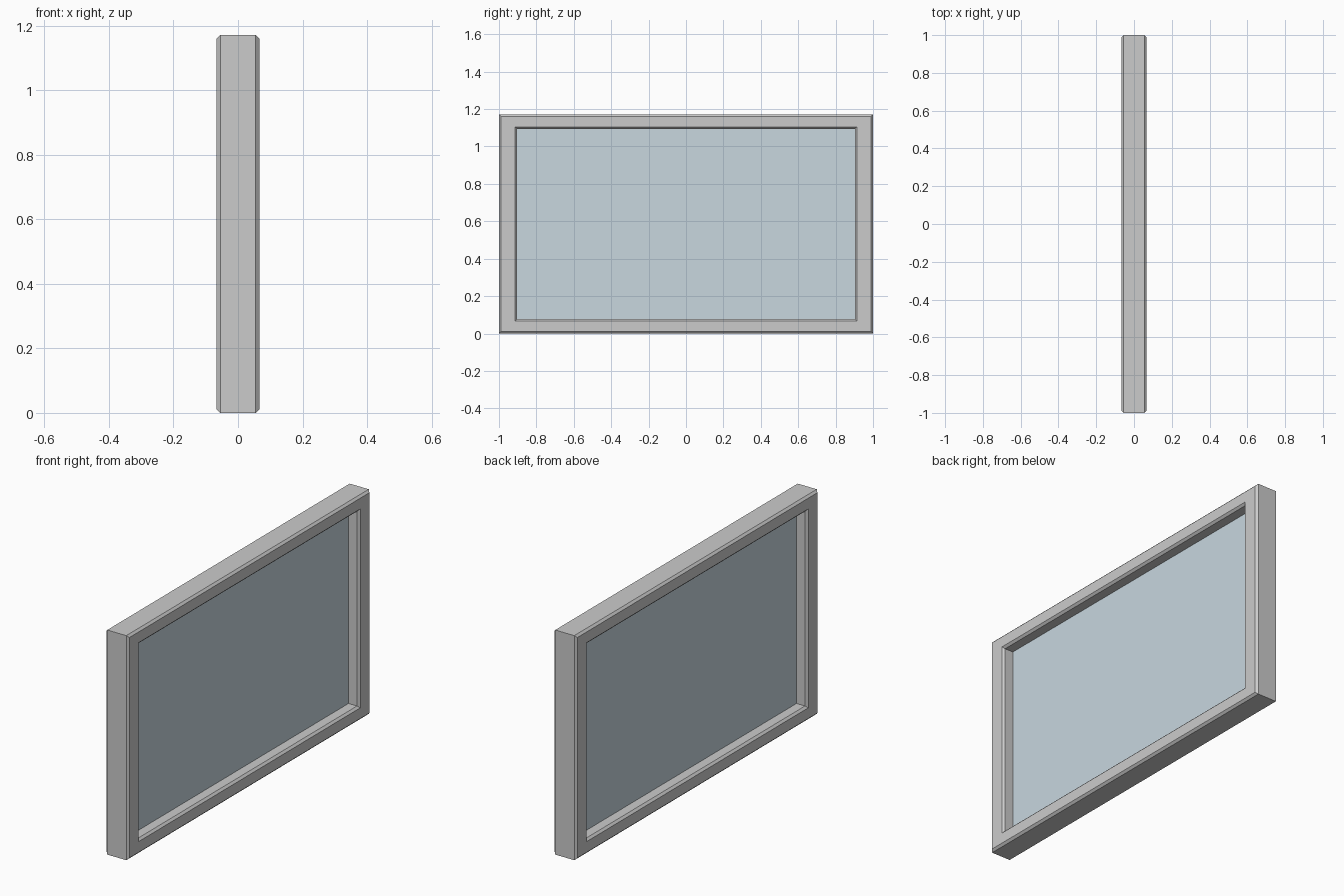
import bpy, bmesh

if "Cube" in bpy.data.objects:
    bpy.data.objects.remove(bpy.data.objects["Cube"])

HEIGHT = 1.172      # overall height
HALF_D = 0.066      # half depth of the frame
CH = 0.011          # chamfer width
SIDE, RAIL = 0.086, 0.067   # visible face widths of stiles and rails


def ring(bm, x, in_y, in_z):
    """Rectangular loop of vertices at depth x, inset from the outer edge."""
    y, lo, hi = 1 - in_y, in_z, HEIGHT - in_z
    return [bm.verts.new((x, a, b)) for a, b in ((-y, lo), (y, lo), (y, hi), (-y, hi))]


def finish(bm, name):
    bmesh.ops.recalc_face_normals(bm, faces=bm.faces)
    mesh = bpy.data.meshes.new(name)
    bm.to_mesh(mesh)
    bm.free()
    obj = bpy.data.objects.new(name, mesh)
    bpy.context.collection.objects.link(obj)
    return obj


# Frame: chamfered cross-section carried around the rectangle with mitred corners
half = [
    (HALF_D - CH, 0, 0),
    (HALF_D, CH, CH),
    (HALF_D, SIDE, RAIL),
    (HALF_D - CH, SIDE + CH, RAIL + CH),
]
profile = half + [(-x, a, b) for x, a, b in reversed(half)]
bm = bmesh.new()
rings = [ring(bm, *p) for p in profile]
for i, a in enumerate(rings):
    b = rings[(i + 1) % len(rings)]
    for k in range(4):
        n = (k + 1) % 4
        bm.faces.new((a[k], a[n], b[n], b[k]))
finish(bm, "window_frame")

# Glass pane: thin slab set in the middle of the frame depth
bm = bmesh.new()
front, back = [ring(bm, x, SIDE + CH, RAIL + CH) for x in (0.006, -0.006)]
bm.faces.new(front)
bm.faces.new(back)
for k in range(4):
    n = (k + 1) % 4
    bm.faces.new((front[k], front[n], back[n], back[k]))
pane = finish(bm, "glass_pane")
mat = bpy.data.materials.new("pale_blue_glass")
mat.diffuse_color = (0.58, 0.68, 0.74, 1)
mat.use_nodes = True
mat.node_tree.nodes["Principled BSDF"].inputs["Base Color"].default_value = mat.diffuse_color
pane.data.materials.append(mat)
